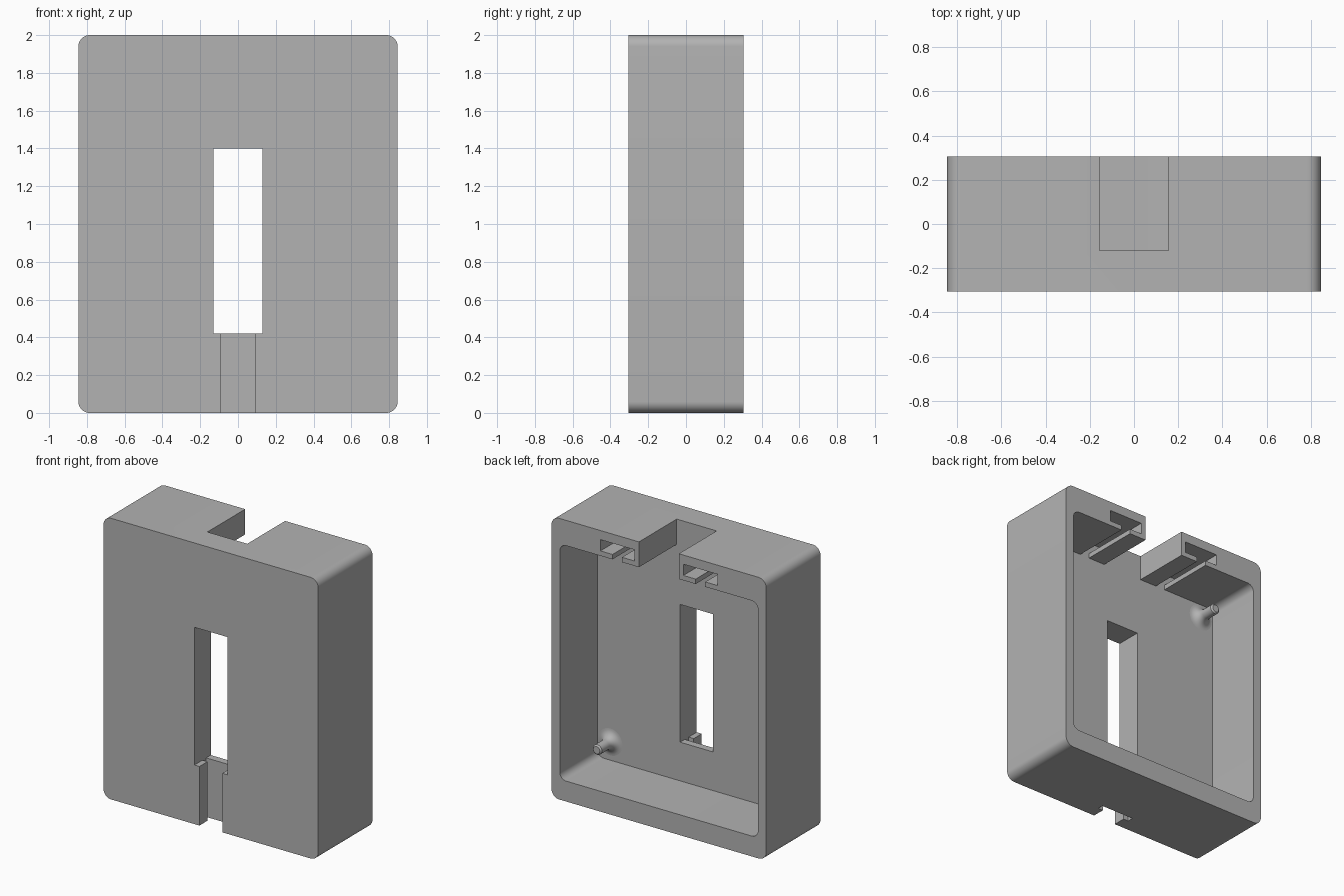
import bpy, bmesh, math
from mathutils import Vector, Matrix

cube = bpy.data.objects.get("Cube")
if cube:
    bpy.data.objects.remove(cube, do_unlink=True)

grey = bpy.data.materials.new("plain grey")
grey.use_nodes = True
grey.diffuse_color = (0.45, 0.45, 0.45, 1)
grey.node_tree.nodes["Principled BSDF"].inputs["Base Color"].default_value = (0.45, 0.45, 0.45, 1)


def make_object(name, bm):
    bmesh.ops.recalc_face_normals(bm, faces=bm.faces)
    mesh = bpy.data.meshes.new(name)
    bm.to_mesh(mesh)
    bm.free()
    mesh.materials.append(grey)
    obj = bpy.data.objects.new(name, mesh)
    bpy.context.collection.objects.link(obj)
    return obj


def block(name, x, y, z, radius=0):
    """Box between the given (low, high) ranges; edges along y may be rounded."""
    bm = bmesh.new()
    bmesh.ops.create_cube(bm, size=1)
    for v in bm.verts:
        v.co = Vector([lo + (hi - lo) * (c + 0.5)
                       for c, (lo, hi) in zip(v.co, (x, y, z))])
    if radius:
        along_y = [e for e in bm.edges
                   if abs(e.verts[0].co.y - e.verts[1].co.y) > 0.1]
        bmesh.ops.bevel(bm, geom=along_y, offset=radius, segments=10,
                        profile=0.5, affect='EDGES')
    return make_object(name, bm)


def smooth(obj):
    bpy.ops.object.select_all(action='DESELECT')
    obj.select_set(True)
    bpy.context.view_layer.objects.active = obj
    bpy.ops.object.shade_smooth_by_angle(angle=math.radians(35))


# Main shell and the volumes removed from it
FRONT, BACK, FLOOR = -0.305, 0.305, -0.12
BEYOND = 0.4
shell = block("wall_box", (-0.845, 0.845), (FRONT, BACK), (0, 2), 0.06)

cutters = [
    block("cavity", (-0.78, 0.78), (FLOOR, BEYOND), (0.145, 1.82), 0.05),
    block("top_notch", (-0.157, 0.157), (FLOOR, BEYOND), (1.7, 2.1)),
    block("window", (-0.13, 0.13), (-BEYOND, 0), (0.42, 1.4)),
    # T-shaped cable channel under the window
    block("channel_mouth", (-0.09, 0.09), (-BEYOND, -0.19), (-0.1, 0.5)),
    block("channel_back", (-0.13, 0.13), (-0.215, -0.172), (-0.1, 0.5)),
]
# T-shaped tracks in the top wall, beside the notch
for side in (-1, 1):
    for name, a, b, z in (("track", 0.193, 0.46, (1.855, 1.935)),
                          ("track_opening", 0.29, 0.365, (1.75, 1.9))):
        cutters.append(block(name, sorted((side * a, side * b)), (FLOOR, BEYOND), z))

for cutter in cutters:
    cutter.hide_render = True
    mod = shell.modifiers.new(cutter.name, 'BOOLEAN')
    mod.operation = 'DIFFERENCE'
    mod.solver = 'EXACT'
    mod.object = cutter

# Bake the cuts and drop the cutters
bpy.context.view_layer.update()
cut_mesh = bpy.data.meshes.new_from_object(
    shell.evaluated_get(bpy.context.evaluated_depsgraph_get()))
shell.modifiers.clear()
shell.data = cut_mesh
for cutter in cutters:
    bpy.data.objects.remove(cutter, do_unlink=True)
smooth(shell)


def post(name, x, z):
    """Round pin with a flared foot, standing on the cavity floor."""
    pin, flare = 0.036, 0.06
    profile = [(pin + flare, -0.01)]
    for i in range(9):
        a = math.pi / 2 * i / 8
        profile.append((pin + flare * (1 - math.sin(a)), flare * (1 - math.cos(a))))
    profile += [(pin, 0.145), (pin - 0.01, 0.155), (0, 0.155)]
    bm = bmesh.new()
    verts = [bm.verts.new((r, h, 0)) for r, h in profile]
    edges = [bm.edges.new(pair) for pair in zip(verts, verts[1:])]
    bmesh.ops.spin(bm, geom=verts + edges, cent=(0, 0, 0), axis=(0, 1, 0),
                   angle=2 * math.pi, steps=32)
    bmesh.ops.remove_doubles(bm, verts=bm.verts, dist=0.0005)
    bmesh.ops.transform(bm, matrix=Matrix.Translation((x, FLOOR, z)), verts=bm.verts)
    smooth(make_object(name, bm))


# Locating posts in the cavity corners
for side, px in (("left", 0.68), ("right", -0.68)):
    for level, pz in (("lower", 0.275), ("upper", 1.725)):
        post(f"{level}_{side}_post", px, pz)
